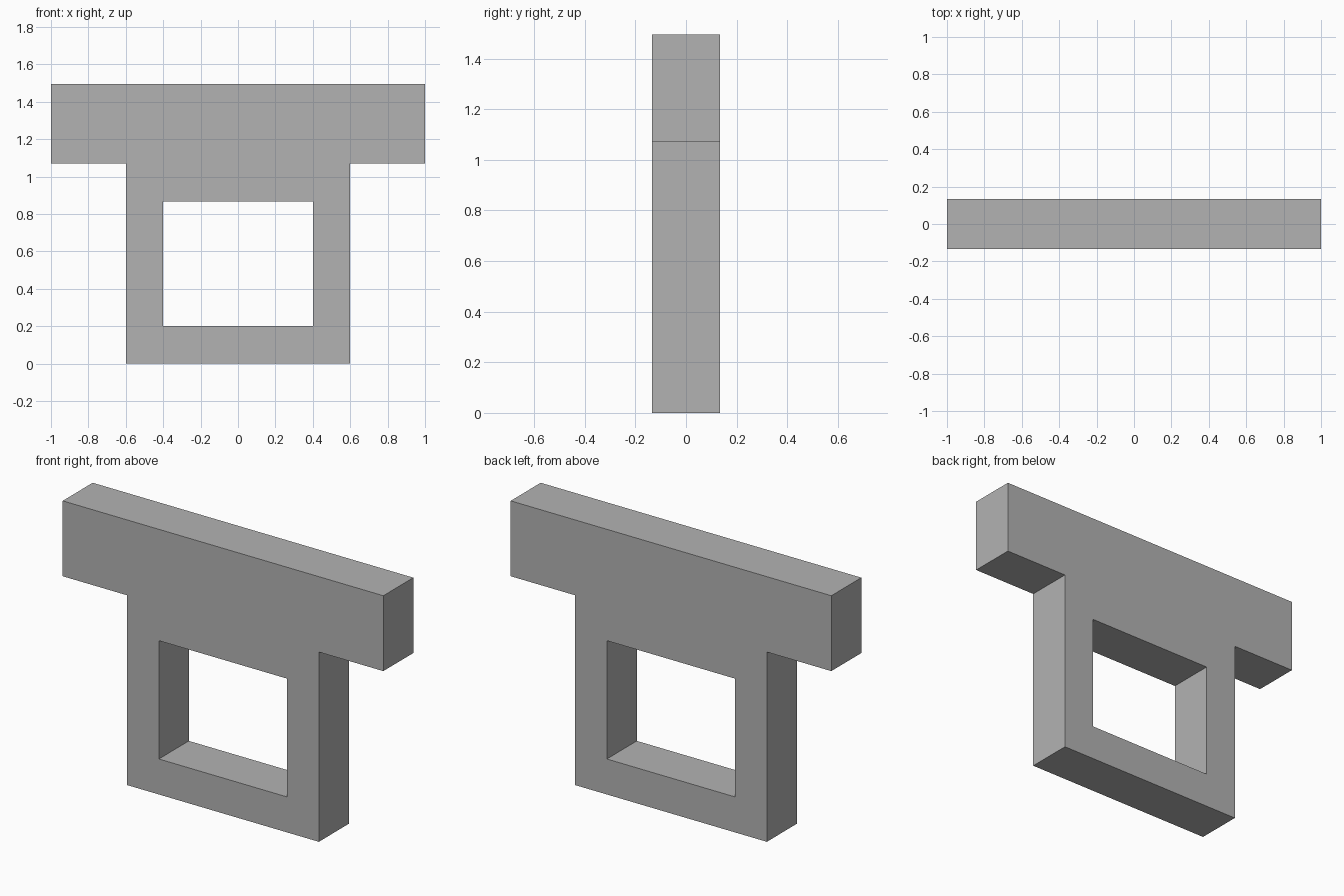
import bpy
import bmesh

cube = bpy.data.objects.get("Cube")
if cube:
    bpy.data.objects.remove(cube, do_unlink=True)

DEPTH = 0.267
BAR_HALF, FRAME_HALF, HOLE_HALF = 1.0, 0.598, 0.4
SILL, LINTEL, BAR_BOTTOM, BAR_TOP = 0.2, 0.867, 1.07, 1.495

grey = bpy.data.materials.new("plain grey")
grey.use_nodes = True
colour = (0.45, 0.45, 0.45, 1)
grey.diffuse_color = colour
grey.node_tree.nodes["Principled BSDF"].inputs["Base Color"].default_value = colour

# Outline cells: a square frame with an open middle under a wide bar
xs = [-BAR_HALF, -FRAME_HALF, -HOLE_HALF, HOLE_HALF, FRAME_HALF, BAR_HALF]
zs = [0, SILL, LINTEL, BAR_BOTTOM, BAR_TOP]
rows = [".###.", ".#.#.", ".###.", "#####"]

bm = bmesh.new()
grid = [[bm.verts.new((x, -DEPTH / 2, z)) for x in xs] for z in zs]
for r, row in enumerate(rows):
    for c, cell in enumerate(row):
        if cell == "#":
            bm.faces.new((grid[r][c], grid[r][c + 1],
                          grid[r + 1][c + 1], grid[r + 1][c]))
bmesh.ops.delete(bm, geom=[v for v in bm.verts if not v.link_faces], context="VERTS")

# Give the outline its thickness
out = bmesh.ops.extrude_face_region(bm, geom=bm.faces[:], use_keep_orig=True)
back = [g for g in out["geom"] if isinstance(g, bmesh.types.BMVert)]
bmesh.ops.translate(bm, verts=back, vec=(0, DEPTH, 0))
bmesh.ops.recalc_face_normals(bm, faces=bm.faces[:])

# Merge the flat side strips, keeping the outline crisp
flat = [e for e in bm.edges if len(e.link_faces) == 2
        and abs(e.verts[0].co.y - e.verts[1].co.y) > DEPTH / 2
        and e.calc_face_angle() < 0.01]
bmesh.ops.dissolve_edges(bm, edges=flat, use_verts=False)

mesh = bpy.data.meshes.new("framed_bar")
bm.to_mesh(mesh)
bm.free()
mesh.materials.append(grey)
bpy.context.collection.objects.link(bpy.data.objects.new("framed_bar", mesh))
